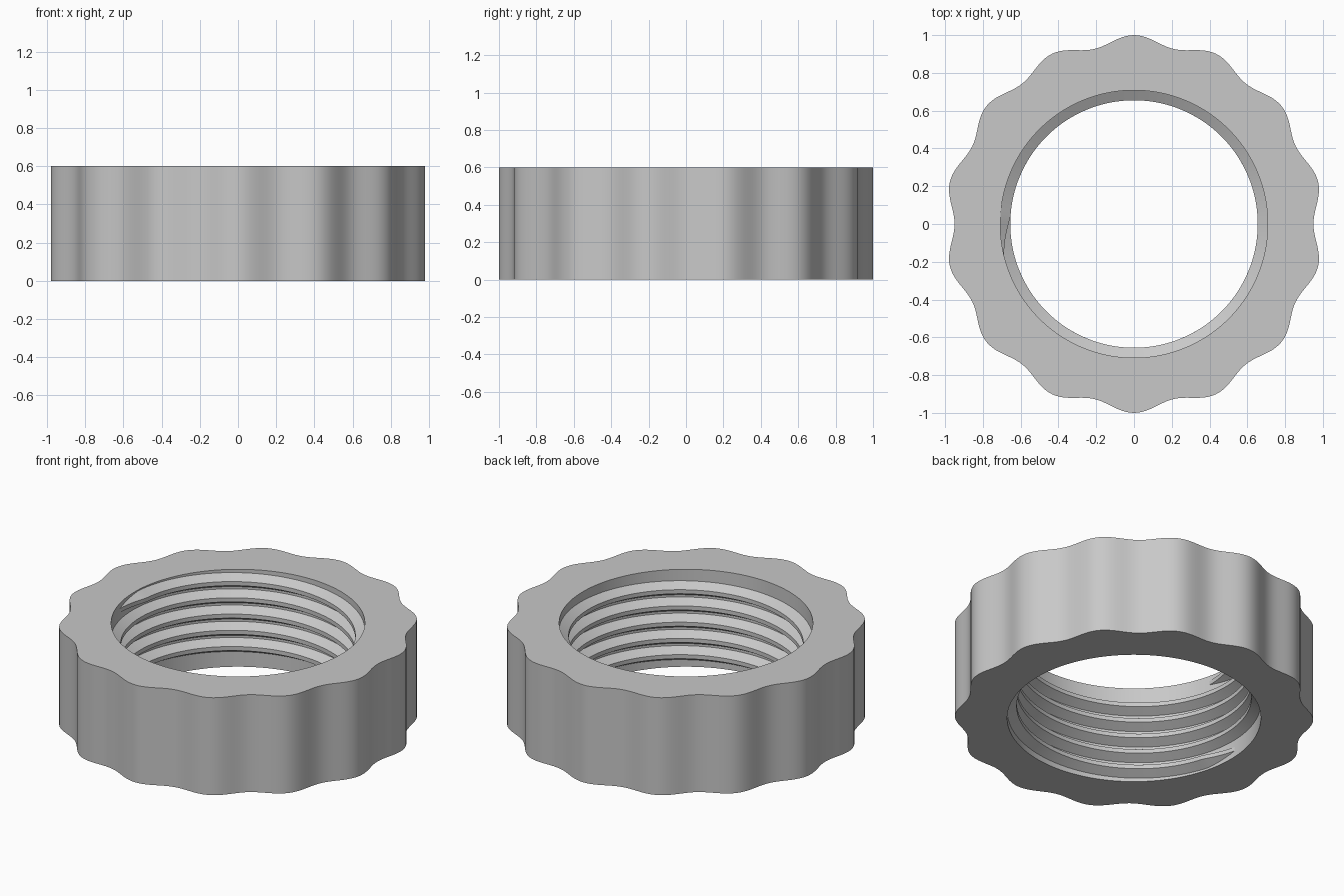
import bpy, bmesh
from math import sin, cos, pi, radians, tan

HEIGHT = 0.6
BORE, CREST = 0.708, 0.655       # inner wall and thread crest radii
PITCH, TURNS = 0.1, 5
LOBES = 14

cube = bpy.data.objects.get("Cube")
if cube:
    bpy.data.objects.remove(cube, do_unlink=True)

grey = bpy.data.materials.new("light grey")
grey.use_nodes = True
colour = (0.58, 0.58, 0.58, 1)
grey.diffuse_color = colour
grey.node_tree.nodes["Principled BSDF"].inputs["Base Color"].default_value = colour


def loft(name, rings, closed):
    """Skin a series of equal point loops, joined end to start or capped."""
    bm = bmesh.new()
    loops = [[bm.verts.new(p) for p in ring] for ring in rings]
    n = len(loops[0])
    pairs = list(zip(loops, loops[1:]))
    if closed:
        pairs.append((loops[-1], loops[0]))
    else:
        bm.faces.new(loops[0])
        bm.faces.new(loops[-1])
    for a, b in pairs:
        for i in range(n):
            j = (i + 1) % n
            bm.faces.new((a[i], a[j], b[j], b[i]))
    bmesh.ops.recalc_face_normals(bm, faces=bm.faces)
    mesh = bpy.data.meshes.new(name)
    bm.to_mesh(mesh)
    bm.free()
    mesh.materials.append(grey)
    obj = bpy.data.objects.new(name, mesh)
    bpy.context.collection.objects.link(obj)
    bpy.ops.object.select_all(action='DESELECT')
    obj.select_set(True)
    bpy.context.view_layer.objects.active = obj
    bpy.ops.object.shade_smooth_by_angle(angle=radians(25))
    return obj


def polar(r, a, z):
    return (r * cos(a), r * sin(a), z)


# Scalloped ring body with a plain bore
body = []
steps = LOBES * 20
for k in range(steps):
    a = 2 * pi * k / steps
    outer = 0.975 + 0.025 * cos(LOBES * (a - pi / 2))
    body.append([polar(BORE, a, 0), polar(outer, a, 0),
                 polar(outer, a, HEIGHT), polar(BORE, a, HEIGHT)])
loft("ring_body", body, True)

# Right-hand internal thread: trapezoid ridge that fades out at both ends
fade = radians(17)
start = radians(177)
sweep = TURNS * 2 * pi + fade
count = TURNS * 144
root = BORE + 0.006
slope = tan(radians(30))
ridge = []
for k in range(count + 1):
    t = sweep * k / count
    grow = min(1, t / fade, (sweep - t) / fade)
    tip = BORE + 0.002 - (BORE + 0.002 - CREST) * grow
    z = HEIGHT / 2 + PITCH * (t - sweep / 2) / (2 * pi) + 0.003
    tip_half = PITCH / 8
    root_half = tip_half + (root - tip) * slope
    a = start + t
    ridge.append([polar(root, a, z - root_half), polar(tip, a, z - tip_half),
                  polar(tip, a, z + tip_half), polar(root, a, z + root_half)])
loft("inner_thread", ridge, False)
